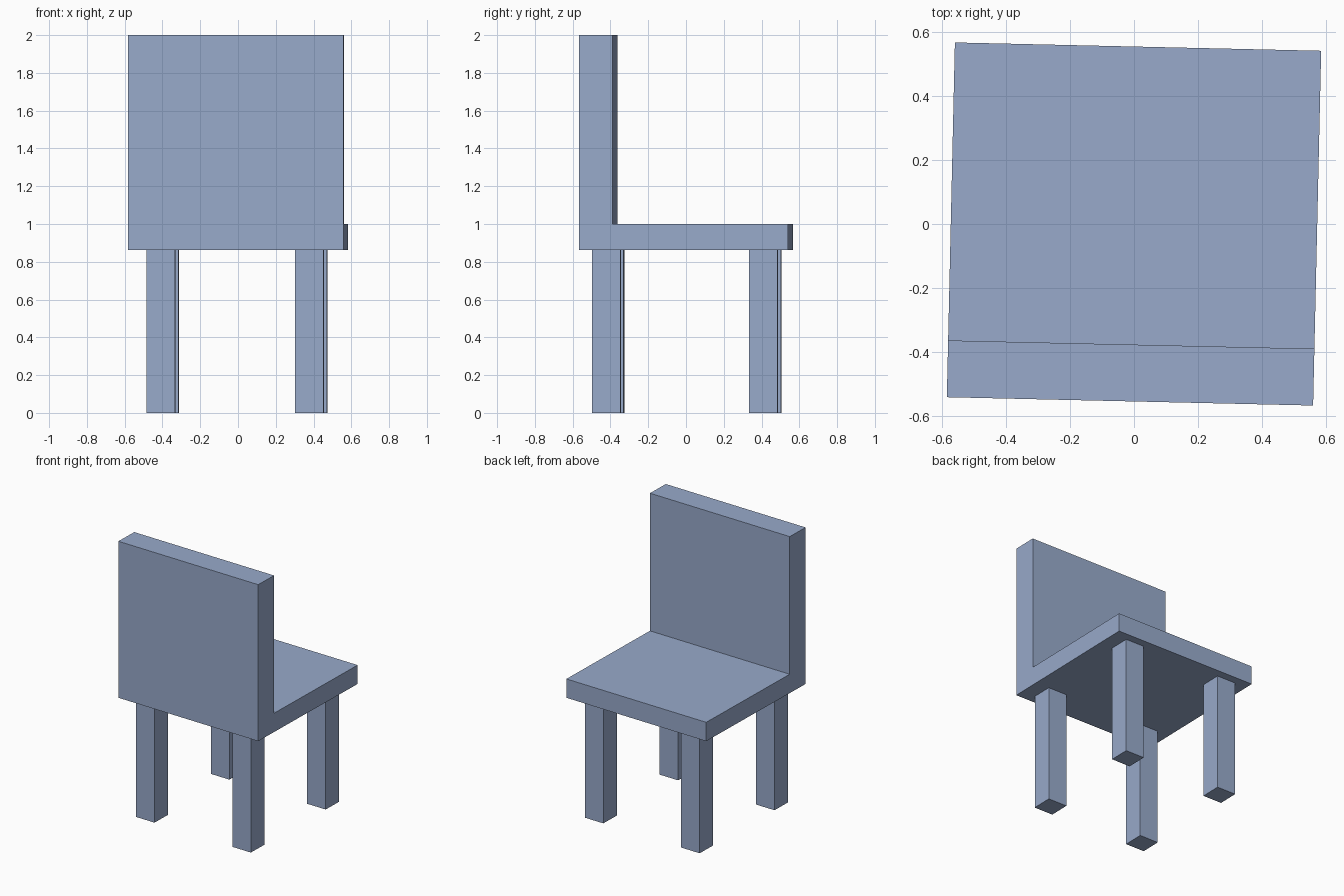
import bpy, bmesh, math
from mathutils import Matrix, Vector

if "Cube" in bpy.data.objects:
    bpy.data.objects.remove(bpy.data.objects["Cube"])

# The whole chair is turned slightly about z
TURN = Matrix.Rotation(math.radians(-1.3), 4, 'Z')

mat = bpy.data.materials.new("soft blue")
mat.diffuse_color = (0.314, 0.402, 0.597, 1.0)
mat.use_nodes = True
mat.node_tree.nodes["Principled BSDF"].inputs["Base Color"].default_value = mat.diffuse_color


def finish(name, bm):
    bmesh.ops.recalc_face_normals(bm, faces=bm.faces)
    bm.transform(TURN)
    mesh = bpy.data.meshes.new(name)
    bm.to_mesh(mesh)
    bm.free()
    mesh.materials.append(mat)
    obj = bpy.data.objects.new(name, mesh)
    bpy.context.collection.objects.link(obj)
    return obj


def extruded_x(name, profile, half_width):
    """Extrude a (y, z) profile across x."""
    bm = bmesh.new()
    face = bm.faces.new([bm.verts.new((-half_width, y, z)) for y, z in profile])
    ext = bmesh.ops.extrude_face_region(bm, geom=[face])
    verts = [v for v in ext["geom"] if isinstance(v, bmesh.types.BMVert)]
    bmesh.ops.translate(bm, verts=verts, vec=(2 * half_width, 0, 0))
    return finish(name, bm)


def box(name, centre, size):
    bm = bmesh.new()
    bmesh.ops.create_cube(bm, size=1.0)
    bmesh.ops.scale(bm, verts=bm.verts, vec=size)
    bmesh.ops.translate(bm, verts=bm.verts, vec=Vector(centre))
    return finish(name, bm)


SEAT_BOTTOM, SEAT_TOP, TOP = 0.863, 1.0, 2.0
HALF_W, HALF_D, BACK_T = 0.571, 0.553, 0.177

# Seat and backrest: one L-shaped solid
extruded_x("seat_and_backrest", [
    (-HALF_D, SEAT_BOTTOM), (HALF_D, SEAT_BOTTOM), (HALF_D, SEAT_TOP),
    (-HALF_D + BACK_T, SEAT_TOP), (-HALF_D + BACK_T, TOP), (-HALF_D, TOP),
], HALF_W)

# Four square legs
for row, y in (("backrest_side", -0.413), ("open_side", 0.419)):
    for side, x in (("left", -0.399), ("right", 0.388)):
        box(f"{row}_{side}_leg", (x, y, SEAT_BOTTOM / 2), (0.151, 0.151, SEAT_BOTTOM))
